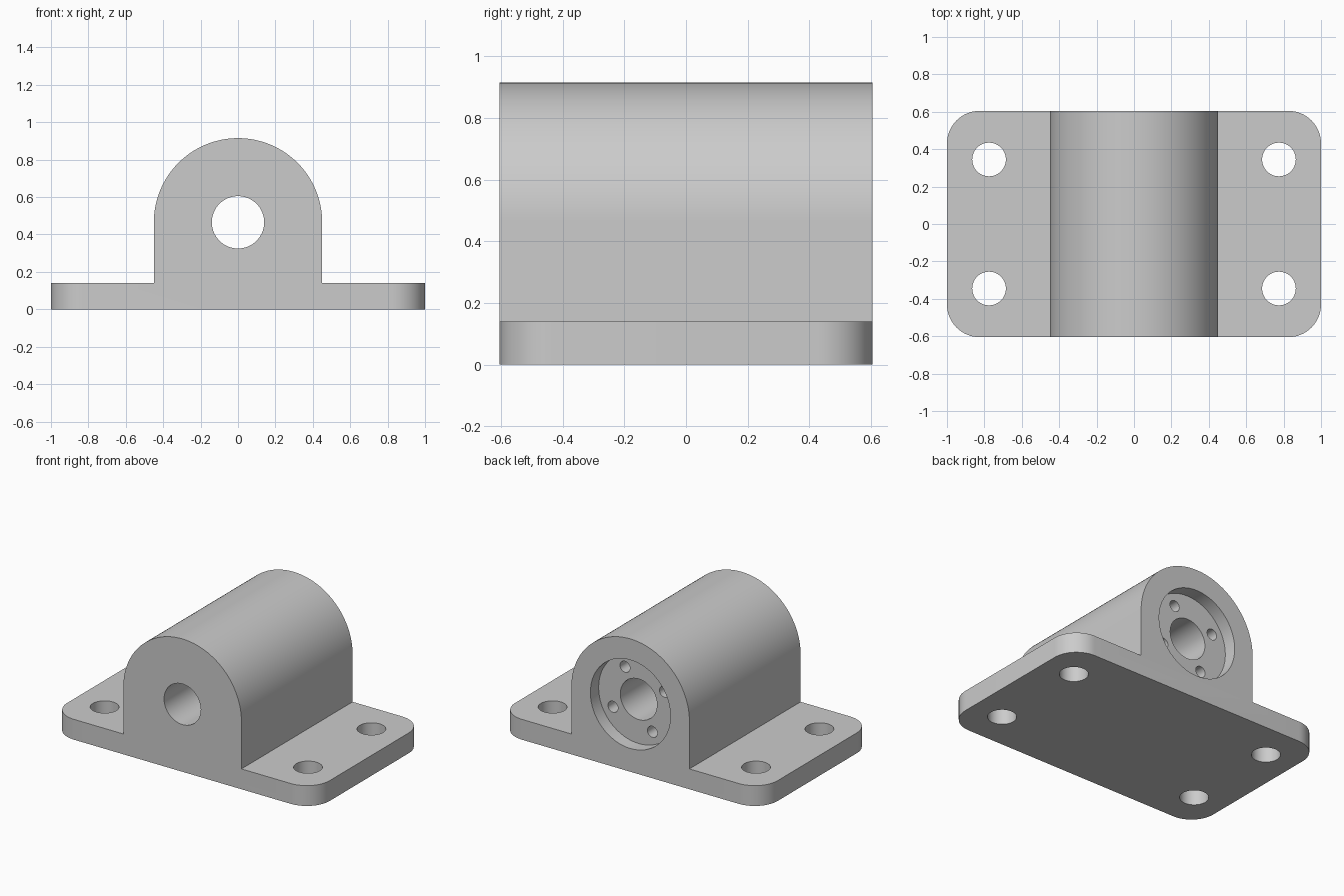
import bpy
from math import cos, sin, pi, radians
from mathutils import Vector

if "Cube" in bpy.data.objects:
    bpy.data.objects.remove(bpy.data.objects["Cube"], do_unlink=True)

HALF_W, HALF_D, BASE_H = 1.0, 0.605, 0.14
ARCH_R, AXIS_Z = 0.45, 0.465

metal = bpy.data.materials.new("grey metal")
metal.use_nodes = True
metal.diffuse_color = (0.6, 0.6, 0.6, 1)
metal.node_tree.nodes["Principled BSDF"].inputs["Base Color"].default_value = (0.6, 0.6, 0.6, 1)


def arc(cx, cy, r, start, end, steps):
    angles = [radians(start + (end - start) * i / steps) for i in range(steps + 1)]
    return [(cx + r * cos(a), cy + r * sin(a)) for a in angles]


def prism(name, outline, low, high, along_y=False):
    """Extrude a closed outline along z, or an x-z outline along y."""
    n = len(outline)
    place = (lambda p, h: (p[0], h, p[1])) if along_y else (lambda p, h: (p[0], p[1], h))
    verts = [place(p, h) for h in (low, high) for p in outline]
    faces = [list(range(n))[::-1], list(range(n, 2 * n))]
    faces += [[i, (i + 1) % n, n + (i + 1) % n, n + i] for i in range(n)]
    if along_y:
        faces = [f[::-1] for f in faces]
    mesh = bpy.data.meshes.new(name)
    mesh.from_pydata(verts, [], faces)
    mesh.materials.append(metal)
    obj = bpy.data.objects.new(name, mesh)
    bpy.context.collection.objects.link(obj)
    return obj


def combine(target, tool, operation):
    mod = target.modifiers.new(operation.lower(), "BOOLEAN")
    mod.operation, mod.solver, mod.object = operation, "EXACT", tool
    bpy.context.view_layer.objects.active = target
    bpy.ops.object.modifier_apply(modifier=mod.name)
    bpy.data.objects.remove(tool, do_unlink=True)


def drill(target, x, other, r, low, high, along_y=False, steps=48):
    circle = arc(x, other, r, 0, 360, steps)[:-1]
    combine(target, prism("drill", circle, low, high, along_y), "DIFFERENCE")


# Arched housing with side flanges, as one profile swept front to back
section = [(-1.2, 0), (1.2, 0), (1.2, BASE_H), (ARCH_R, BASE_H)]
section += arc(0, AXIS_Z, ARCH_R, 0, 180, 64)
section += [(-ARCH_R, BASE_H), (-1.2, BASE_H)]
housing = prism("bearing_housing", section, -0.8, 0.8, along_y=True)

# Trim to the rounded base footprint
corner = 0.175
footprint = []
for sx, sy, start in ((1, 1, 0), (-1, 1, 90), (-1, -1, 180), (1, -1, 270)):
    footprint += arc(sx * (HALF_W - corner), sy * (HALF_D - corner), corner, start, start + 90, 16)
combine(housing, prism("footprint", footprint, -0.5, 1.5), "INTERSECT")

# Mounting holes through the flanges
for sx in (-1, 1):
    for sy in (-1, 1):
        drill(housing, sx * 0.775, sy * 0.345, 0.09, -0.2, 0.3)

# Main bore and the shallow recess at the back
floor_y = HALF_D - 0.09
drill(housing, 0, AXIS_Z, 0.14, -1, 1, True, 64)
drill(housing, 0, AXIS_Z, 0.305, floor_y, 1, True, 64)

# Four blind screw holes in the recess floor
for i in range(4):
    a = radians(62) + i * pi / 2
    drill(housing, 0.222 * cos(a), AXIS_Z + 0.222 * sin(a), 0.038, floor_y - 0.2, floor_y + 0.05, True, 24)

# Smooth curved walls, crisp edges
bpy.ops.object.select_all(action="DESELECT")
housing.select_set(True)
bpy.context.view_layer.objects.active = housing
bpy.ops.object.shade_smooth_by_angle(angle=radians(30))
